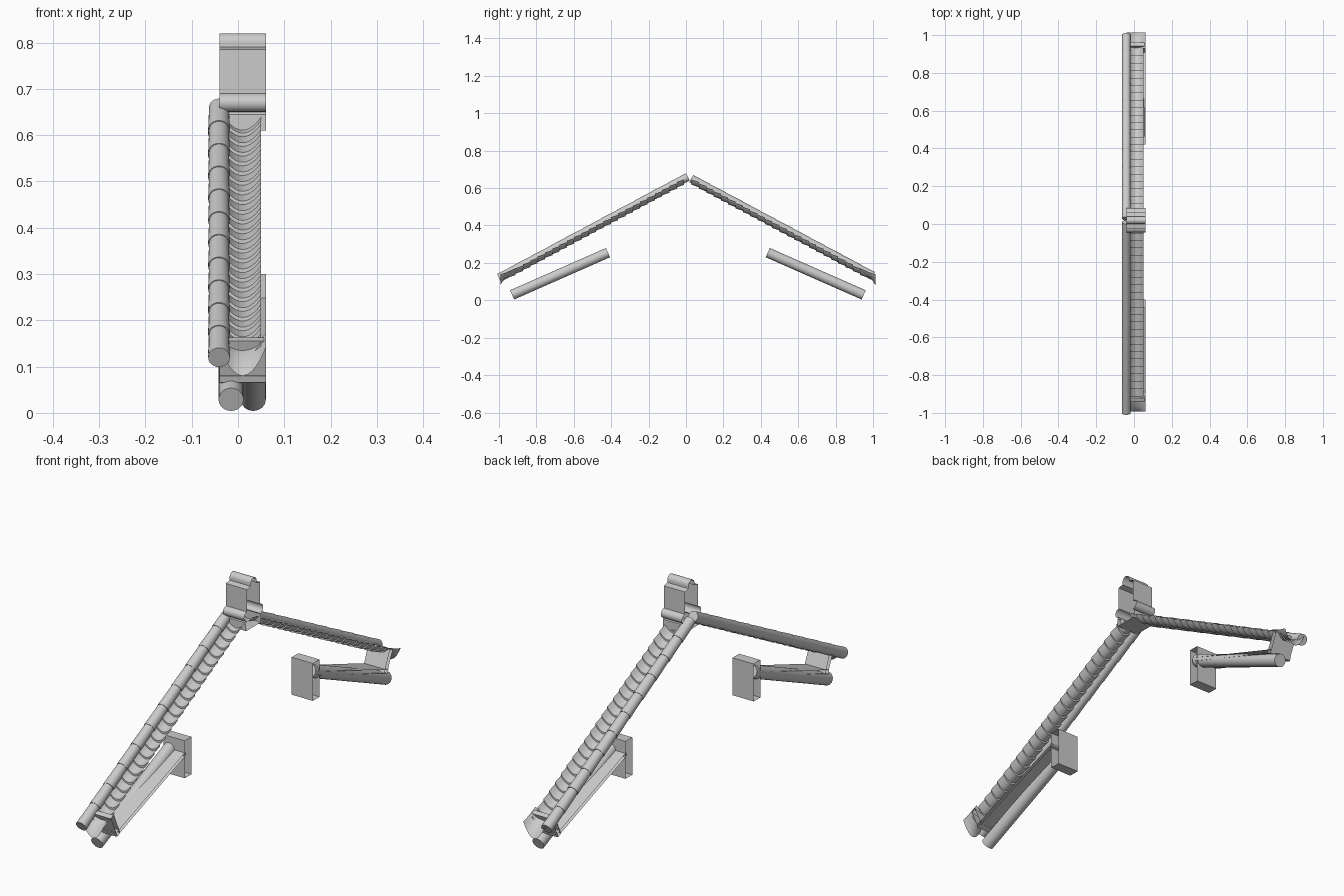
import bpy, bmesh, math
from mathutils import Vector

cube = bpy.data.objects.get("Cube")
if cube:
    bpy.data.objects.remove(cube, do_unlink=True)

MID = 0.01            # y of the ridge line
TOP, FALL = 0.66, 0.535   # roof height at the ridge, drop per unit of run

grey = bpy.data.materials.new("tile grey")
grey.use_nodes = True
tone = (0.6, 0.6, 0.6, 1)
grey.diffuse_color = tone
grey.node_tree.nodes["Principled BSDF"].inputs["Base Color"].default_value = tone


def finish(name, bm, closed=True):
    if closed:
        bmesh.ops.recalc_face_normals(bm, faces=bm.faces[:])
    mesh = bpy.data.meshes.new(name)
    bm.to_mesh(mesh)
    bm.free()
    mesh.materials.append(grey)
    obj = bpy.data.objects.new(name, mesh)
    bpy.context.collection.objects.link(obj)
    bpy.ops.object.select_all(action='DESELECT')
    obj.select_set(True)
    bpy.context.view_layer.objects.active = obj
    bpy.ops.object.shade_smooth_by_angle(angle=math.radians(35))
    return obj


def add_sheet(bm, rows):
    """Quad sheet through rows of points."""
    grid = [[bm.verts.new(p) for p in row] for row in rows]
    for a, b in zip(grid, grid[1:]):
        for i in range(len(a) - 1):
            bm.faces.new((a[i], a[i + 1], b[i + 1], b[i]))


def add_rod(bm, start, end, r1, r2, sides=24):
    start, end = Vector(start), Vector(end)
    axis = end - start
    made = bmesh.ops.create_cone(bm, cap_ends=True, segments=sides,
                                 radius1=r1, radius2=r2, depth=axis.length)
    turn = axis.to_track_quat('Z', 'Y').to_matrix()
    for v in made["verts"]:
        v.co = turn @ v.co + (start + end) / 2


def open_extrusion(name, profile, x0, x1):
    """Closed y-z profile swept along x, ends left open."""
    bm = bmesh.new()
    a = [bm.verts.new((x0, y, z)) for y, z in profile]
    b = [bm.verts.new((x1, y, z)) for y, z in profile]
    n = len(profile)
    for i in range(n):
        j = (i + 1) % n
        bm.faces.new((a[i], a[j], b[j], b[i]))
    return finish(name, bm)


def bar(name, p, q, thick, side, x0=-0.04, x1=0.06):
    """Flat board whose upper face runs from p to q (run, height)."""
    p, q = Vector(p), Vector(q)
    d = (q - p).normalized()
    off = Vector((d.y, -d.x)) * thick
    pts = [p, q, q + off, p + off]
    open_extrusion(name, [(MID + side * v.x, v.y) for v in pts], x0, x1)


def roof_z(run):
    return TOP - FALL * run


def arc(run, half, lift, side, steps=10):
    """Trough cross-section at a given run along the slope."""
    row = []
    for i in range(steps + 1):
        t = 2 * i / steps - 1
        sag = 0.028 * (1 - t * t)
        row.append((0.01 + half * t, MID + side * run, roof_z(run) - sag + lift))
    return row


for side, label, start, end, pole_x in ((-1, "front", 0, 1.01, -0.015),
                                        (1, "back", 0.018, 0.99, 0.033)):
    # round cover tiles, each overlapping the next
    bm = bmesh.new()
    count = 11
    step = (end - start) / count
    for k in range(count):
        a = start + k * step
        b = a + step
        add_rod(bm, (-0.041, MID + side * a, roof_z(a)),
                (-0.041, MID + side * b, roof_z(b)), 0.0215, 0.0235)
    finish(label + "_cover_tiles", bm)

    # trough tiles with a raised lower lip
    bm = bmesh.new()
    count = 24
    step = (0.96 - 0.02) / count
    for k in range(count):
        a = 0.02 + k * step
        b = a + step
        add_sheet(bm, [arc(a, 0.04, -0.004, side), arc(b, 0.04, 0.004, side),
                       arc(b, 0.04, -0.004, side)])
    finish(label + "_trough_tiles", bm, False)

    # drip tile with a hanging scalloped face
    bm = bmesh.new()
    edge = arc(0.98, 0.05, 0.01, side)
    tip = [(x, MID + side * 1.003, 0.08 + 0.06 * ((x - 0.01) / 0.05) ** 2)
           for x, y, z in edge]
    add_sheet(bm, [arc(0.92, 0.05, 0.004, side), edge, tip])
    finish(label + "_drip_tile", bm, False)

    # rafter pole
    bm = bmesh.new()
    add_rod(bm, (pole_x, MID + side * 0.94, 0.029),
            (pole_x, MID + side * 0.427, 0.255), 0.027, 0.027)
    finish(label + "_pole", bm)

    # board over the pole, eave board and inner bracket
    bar(label + "_board", (0.45, 0.25), (0.92, 0.08), 0.015, side)
    bar(label + "_eave_board", (0.95, 0.155), (0.91, 0.065), 0.02, side)
    bar(label + "_bracket", (0.41, 0.3), (0.455, 0.3), 0.16, side)

# ridge: skirt, lower roll, block, shoulders and top roll
half = [(0.05, 0.61), (0.05, 0.645)]
for i in range(9):
    t = math.pi * (i / 8 - 0.5)
    half.append((0.044 + 0.02 * math.cos(t), 0.67 + 0.02 * math.sin(t)))
half += [(0.044, 0.785), (0.02, 0.79)]
for i in range(7):
    t = math.pi / 2 * i / 6
    half.append((0.02 * math.cos(t), 0.8 + 0.02 * math.sin(t)))
ridge = half + [(-y, z) for y, z in reversed(half[:-1])]
open_extrusion("ridge", [(0.02 + y, z) for y, z in ridge], -0.04, 0.06)
